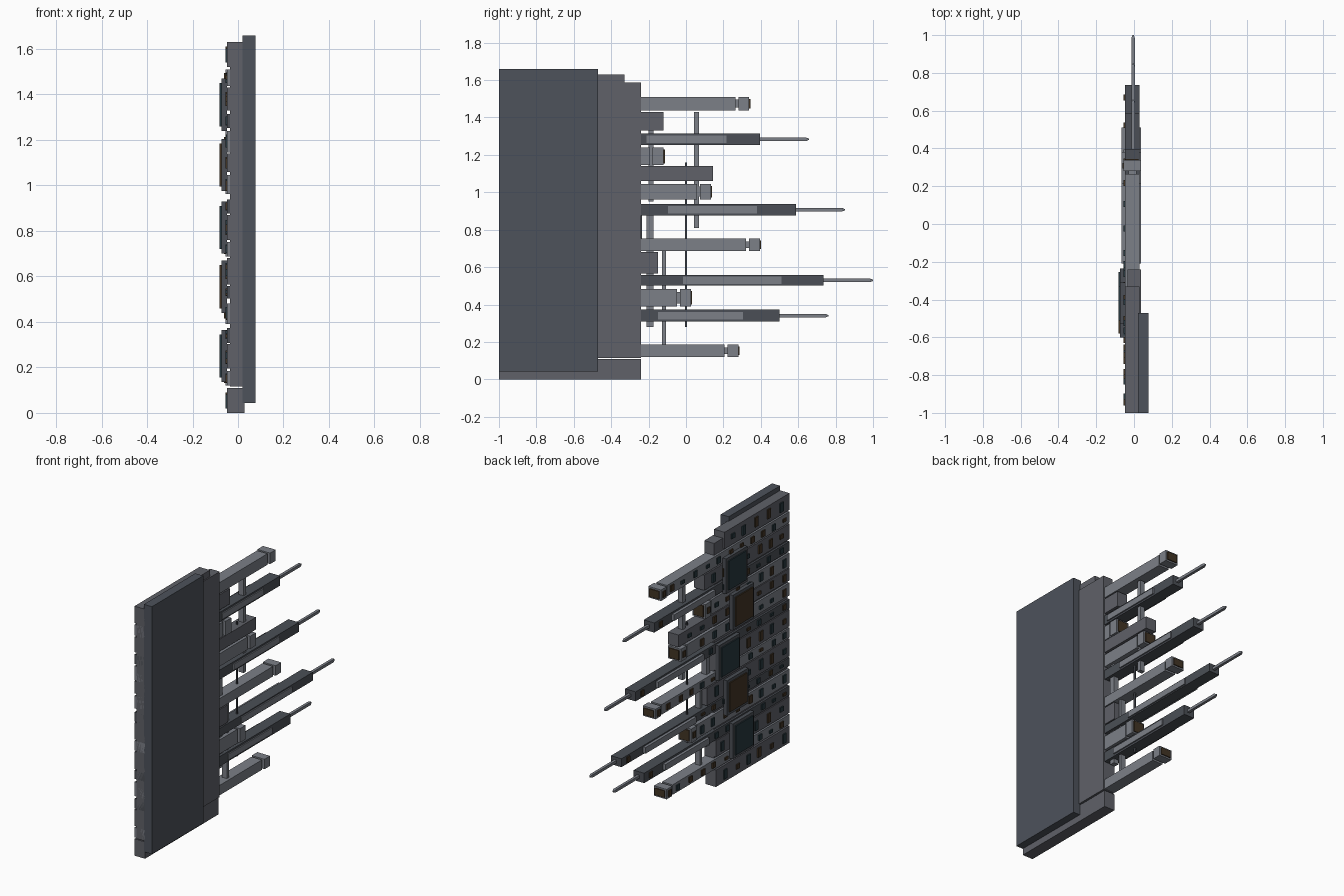
import bpy, bmesh, random

if "Cube" in bpy.data.objects:
    bpy.data.objects.remove(bpy.data.objects["Cube"])
random.seed(4)


def mat(name, c):
    m = bpy.data.materials.new(name)
    m.diffuse_color = (*c, 1)
    m.use_nodes = True
    m.node_tree.nodes["Principled BSDF"].inputs["Base Color"].default_value = m.diffuse_color
    return m


PLATE = mat("dark_slate", (0.075, 0.085, 0.105))
HULL = mat("slate", (0.115, 0.12, 0.14))
LIGHT = mat("light_slate", (0.20, 0.215, 0.245))
DARK = mat("charcoal", (0.07, 0.078, 0.092))
AMBER = mat("amber_glass", (0.055, 0.035, 0.018))
TEAL = mat("teal_glass", (0.02, 0.04, 0.05))


def boxes(name, items, m):
    """One object from a list of (x0, x1, y0, y1, z0, z1) boxes."""
    bm = bmesh.new()
    for x0, x1, y0, y1, z0, z1 in items:
        for v in bmesh.ops.create_cube(bm, size=1)["verts"]:
            v.co = (x1 if v.co.x > 0 else x0,
                    y1 if v.co.y > 0 else y0,
                    z1 if v.co.z > 0 else z0)
    me = bpy.data.meshes.new(name)
    bm.to_mesh(me)
    bm.free()
    me.materials.append(m)
    ob = bpy.data.objects.new(name, me)
    bpy.context.collection.objects.link(ob)
    return ob


# Wall: outer plate and core
boxes("outer_plate", [(0.02, 0.078, -1, -0.47, 0.043, 1.66)], PLATE)
boxes("wall_core", [(-0.035, 0.036, -1, -0.24, 0.115, 1.588)], HULL)

windows = {"amber": [], "teal": []}
X0, X1 = -0.048, 0.028


def add_windows(y_end, z0, z1):
    h = z1 - z0
    y = -0.96 + random.choice((0, 0.03))
    while y < y_end - 0.05:
        hh = h * random.choice((0.28, 0.55, 0.55))
        zc = z0 + h * random.uniform(0.45, 0.55)
        kind = random.choice(("amber", "teal"))
        windows[kind].append((-0.056, X0 + 0.004, y, y + 0.033, zc - hh / 2, zc + hh / 2))
        y += random.choice((0.11, 0.13))


# Plain storeys: (z0, z1, end y)
plain = [(0, 0.11, -0.24), (0.195, 0.302, -0.24), (0.565, 0.68, -0.15),
         (0.76, 0.87, -0.24), (1.06, 1.14, 0.145), (1.33, 1.43, -0.12),
         (1.52, 1.63, -0.33)]
boxes("plain_storeys", [(X0, X1, -1, e, a, b) for a, b, e in plain], HULL)
for a, b, e in plain:
    add_windows(e, a, b)

# Light beams with separate head blocks and glowing end windows
capped = [(0.12, 0.185, 0.207), (0.39, 0.482, -0.047), (0.687, 0.752, 0.322),
          (0.962, 1.045, 0.06), (1.145, 1.24, -0.193), (1.438, 1.51, 0.265)]
for i, (a, b, e) in enumerate(capped):
    boxes(f"capped_beam_{i}", [(X0, X1, -1, e, a, b),
                               (-0.03, 0.012, e, e + 0.02, a + 0.015, b - 0.015)], LIGHT)
    boxes(f"beam_head_{i}", [(-0.056, 0.036, e + 0.015, e + 0.073, a, b)], LIGHT)
    boxes(f"beam_end_window_{i}", [(-0.045, 0.025, e + 0.07, e + 0.08, a + 0.01, b - 0.01)], AMBER)
    add_windows(e, a, b)
    zc = (a + b) / 2
    windows["amber"].append((-0.062, -0.05, e + 0.03, e + 0.058, zc - 0.02, zc + 0.02))

# Dark long beams with side rails and tapered masts
masted = [(0.308, 0.373, 0.50, -0.15, 0.305, 0.758), (0.502, 0.557, 0.735, -0.015, 0.51, 0.997),
          (0.876, 0.938, 0.588, -0.095, 0.38, 0.847), (1.252, 1.315, 0.396, -0.21, 0.217, 0.655)]
for i, (a, b, e, r0, r1, tip) in enumerate(masted):
    zc = (a + b) / 2
    boxes(f"masted_beam_{i}", [(X0, X1, -1, e, a, b)], DARK)
    rail = (r0, r1, zc - 0.02, zc + 0.02)
    boxes(f"side_rails_{i}", [(-0.066, X0, *rail), (X1, 0.036, *rail)], LIGHT)
    mast = boxes(f"mast_{i}", [(-0.014, 0.004, e, tip - 0.012, zc - 0.009, zc + 0.009),
                               (-0.014, 0.004, tip - 0.012, tip + 0.003, zc - 0.009, zc + 0.009)], LIGHT)
    for v in mast.data.vertices:
        if v.co.y > tip:
            v.co.x = -0.005 + (v.co.x + 0.005) * 0.4
            v.co.z = zc + (v.co.z - zc) * 0.4
    add_windows(r0, a, b)
    windows["amber"].append((-0.056, X0, e - 0.08, e - 0.05, zc - 0.018, zc + 0.018))

boxes("amber_windows", windows["amber"], AMBER)
boxes("teal_windows", windows["teal"], TEAL)

# Vertical struts and thin cable between the beams
boxes("struts", [(-0.025, 0.01, y0, y1, z0, z1) for y0, y1, z0, z1 in (
    (-0.21, -0.175, 0.28, 0.90), (-0.128, -0.108, 0.18, 0.69),
    (0.043, 0.07, 0.81, 1.43), (-0.2, -0.175, 0.95, 1.33))], LIGHT)
boxes("cable", [(-0.012, -0.002, -0.005, 0.005, 0.28, 1.16)], DARK)

# Large framed display panels on the inner face
for i, (y, z) in enumerate([(-0.49, 0.25), (-0.43, 0.555), (-0.345, 0.815),
                            (-0.49, 1.09), (-0.42, 1.355)]):
    boxes(f"display_frame_{i}", [(-0.073, X0, y - 0.11, y + 0.11, z - 0.115, z + 0.115)], DARK)
    boxes(f"display_glass_{i}", [(-0.081, -0.072, y - 0.09, y + 0.09, z - 0.095, z + 0.095)],
          AMBER if i % 2 else TEAL)
